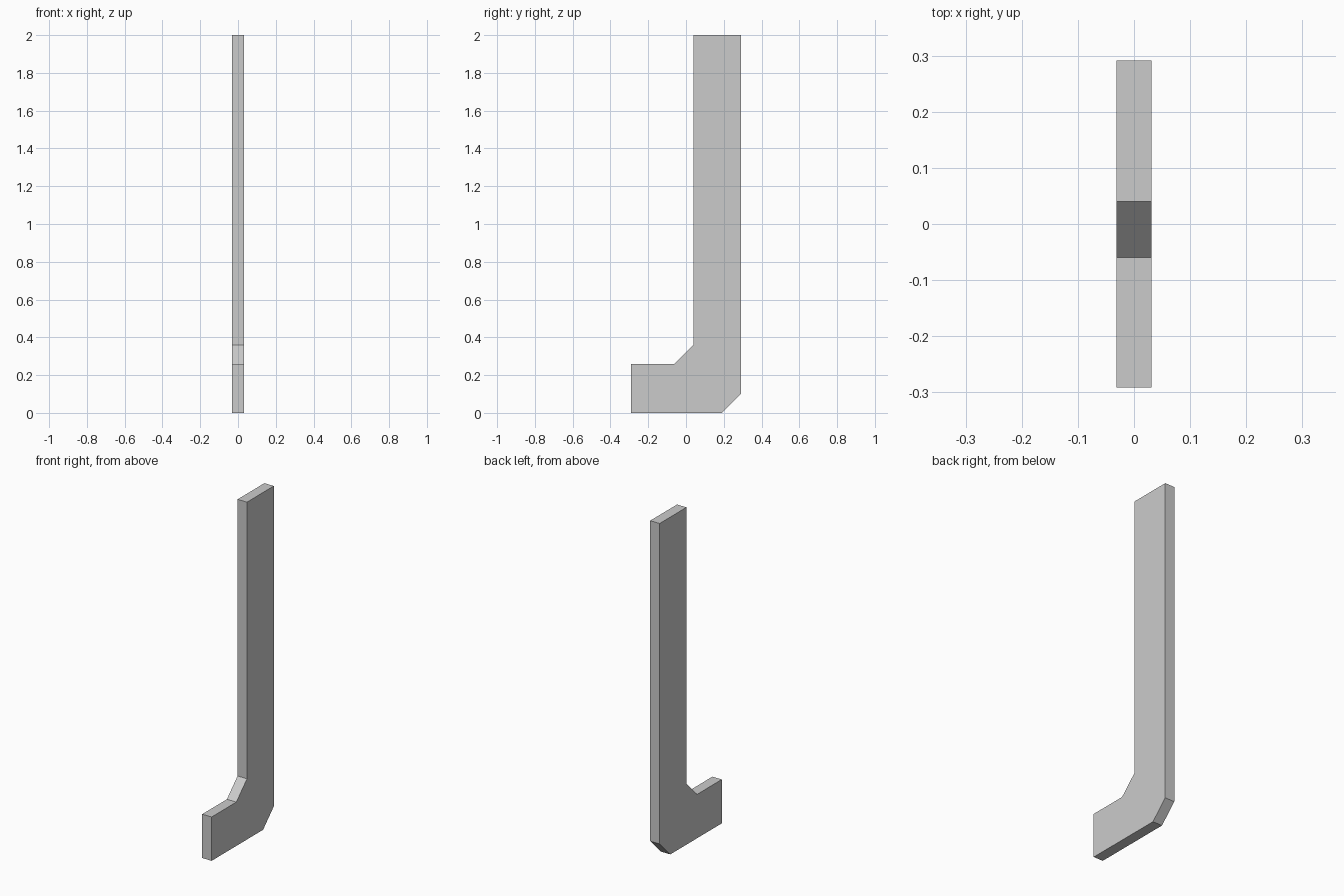
import bpy
import bmesh

cube = bpy.data.objects.get("Cube")
if cube:
    bpy.data.objects.remove(cube, do_unlink=True)

# Plain grey material
grey = bpy.data.materials.new("light_grey")
grey.use_nodes = True
colour = (0.6, 0.6, 0.6, 1.0)
grey.diffuse_color = colour
grey.node_tree.nodes["Principled BSDF"].inputs["Base Color"].default_value = colour

# Side outline (y, z): upright with a forward foot, angled at heel and inner corner
HALF_WIDTH = 0.031
PROFILE = [(-0.291, 0), (0.191, 0), (0.291, 0.1), (0.291, 2),
           (0.04, 2), (0.04, 0.36), (-0.06, 0.26), (-0.291, 0.26)]

# Extrude the outline across the width
bm = bmesh.new()
side = bm.faces.new([bm.verts.new((-HALF_WIDTH, y, z)) for y, z in PROFILE])
extruded = bmesh.ops.extrude_face_region(bm, geom=[side])["geom"]
moved = [v for v in extruded if isinstance(v, bmesh.types.BMVert)]
bmesh.ops.translate(bm, verts=moved, vec=(2 * HALF_WIDTH, 0, 0))
bmesh.ops.recalc_face_normals(bm, faces=bm.faces)

mesh = bpy.data.meshes.new("angled_post")
bm.to_mesh(mesh)
bm.free()
mesh.materials.append(grey)
post = bpy.data.objects.new("angled_post", mesh)
bpy.context.collection.objects.link(post)
